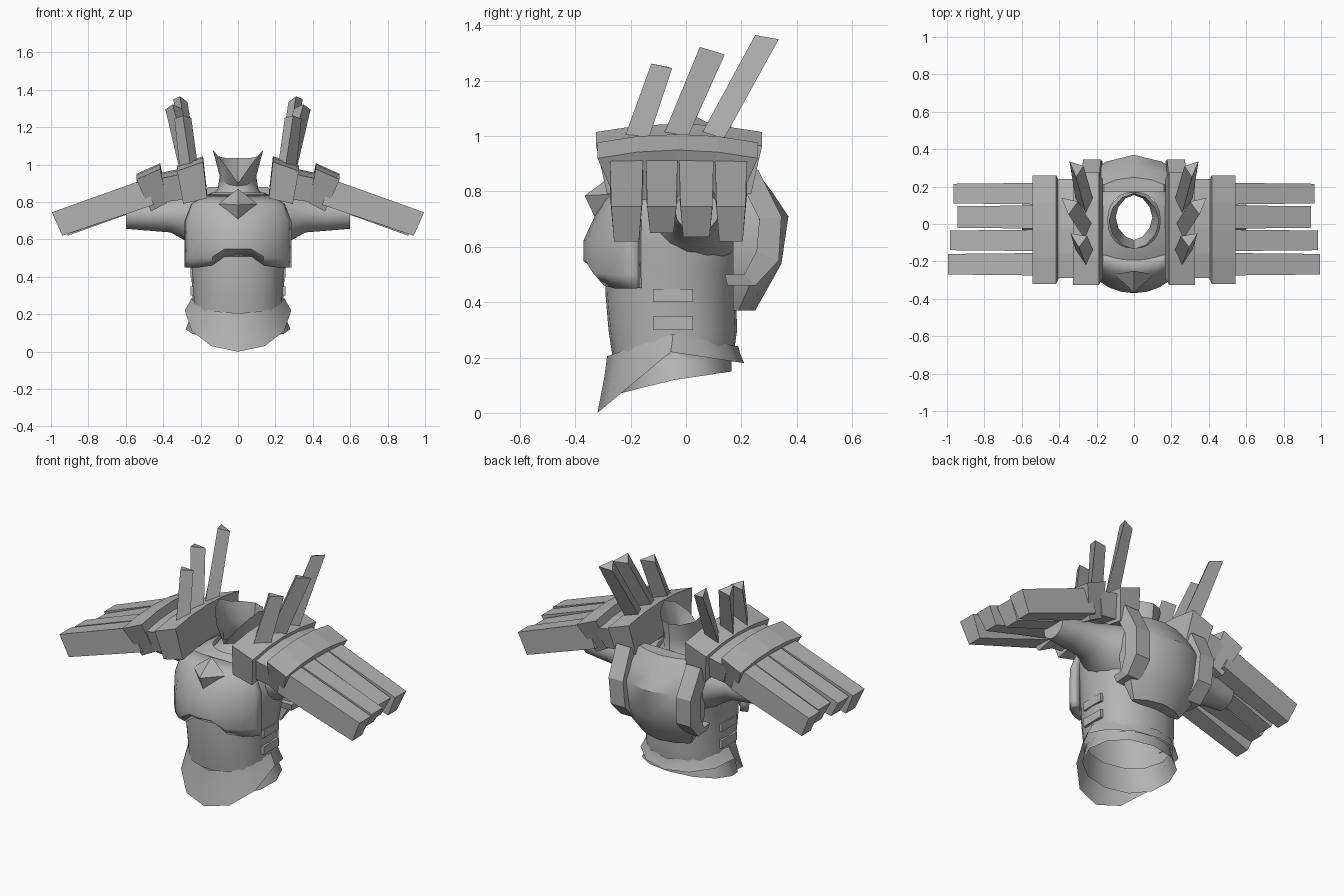
import bpy, bmesh, math
from mathutils import Vector

if "Cube" in bpy.data.objects:
    bpy.data.objects.remove(bpy.data.objects["Cube"], do_unlink=True)

GREY = (0.46, 0.46, 0.46, 1)
mat = bpy.data.materials.new("armour grey")
mat.use_nodes = True
mat.diffuse_color = GREY
mat.node_tree.nodes["Principled BSDF"].inputs["Base Color"].default_value = GREY


def loft(name, groups, closed=True, caps=True, mirror=False, smooth=False, solid=0):
    """Skin each group of matching point rows; all groups share one object."""
    bm = bmesh.new()
    for rows in groups:
        rings = [[bm.verts.new(p) for p in row] for row in rows]
        n = len(rings[0])
        for a, b in zip(rings, rings[1:]):
            for i in range(n if closed else n - 1):
                j = (i + 1) % n
                bm.faces.new((a[i], a[j], b[j], b[i]))
        if caps:
            bm.faces.new(rings[0])
            bm.faces.new(rings[-1])
    bmesh.ops.recalc_face_normals(bm, faces=bm.faces)
    me = bpy.data.meshes.new(name)
    bm.to_mesh(me)
    bm.free()
    me.materials.append(mat)
    ob = bpy.data.objects.new(name, me)
    bpy.context.collection.objects.link(ob)
    if smooth:
        bpy.ops.object.select_all(action='DESELECT')
        ob.select_set(True)
        bpy.context.view_layer.objects.active = ob
        bpy.ops.object.shade_smooth_by_angle(angle=math.radians(35))
    if solid:
        m = ob.modifiers.new("thickness", 'SOLIDIFY')
        m.thickness = solid
        m.offset = -1
    if mirror:
        ob.modifiers.new("mirror", 'MIRROR')
    return ob


def power(v, p):
    return math.copysign(abs(v) ** p, v)


def ring(half, front, back, height, n=24, p=0.9):
    """Horizontal rounded ring; height is a number or a rule of (cos, sin)."""
    pts = []
    for i in range(n):
        t = math.tau * i / n
        c, s = math.cos(t), math.sin(t)
        z = height(c, s) if callable(height) else height
        pts.append((half * power(c, p), (front + back) / 2 + (back - front) / 2 * power(s, p), z))
    return pts


def tilt(front, side, back):
    return lambda c, s: side + ((front - side) * -s if s < 0 else (back - side) * s)


def lerp(a, b, t):
    return a + (b - a) * t


# Torso, open at waist and neck
body = [(0.2, .24, -.265, .17), (0.3, .243, -.28, .185), (0.42, .25, -.29, .18),
        (0.52, .26, -.29, .2), (0.62, .275, -.29, .22), (0.72, .28, -.28, .23),
        (0.79, .25, -.26, .22), (0.83, .18, -.19, .2), (0.85, .14, -.13, .17)]
loft("torso", [[ring(a, f, b, z) for z, a, f, b in body]], caps=False, smooth=True)

# Hip skirts
loft("outer_skirt", [[ring(.25, -.285, .19, tilt(.205, .285, .24), 12, 1),
                      ring(.265, -.295, .195, tilt(.13, .255, .215), 12, 1),
                      ring(.285, -.32, .21, tilt(0, .22, .18), 12, 1)]], caps=False, smooth=True)
loft("inner_skirt", [[ring(.235, -.25, .165, .23, 12, .95),
                      ring(.28, -.24, .165, tilt(.07, .12, .15), 12, .95)]], caps=False, smooth=True)

# Neck collar with side points and a front V
loft("collar", [[ring(.155, -.15, .18, .81, 12, 1.1), ring(.108, -.1, .155, .87, 12, 1.1),
                 ring(.098, -.085, .155, tilt(.885, .94, .94), 12, 1.1),
                 ring(.135, -.135, .165,
                      lambda c, s: .9 + .18 * abs(c) if s < -.01 else 1.035 + .045 * abs(c) ** 10, 12, 1.1)]],
     caps=False, smooth=True)

# Breastplate with a stepped lower edge
rows = []
for base, front in ((.45, -.32), (.5, -.37), (.6, -.37), (.7, -.335), (.79, -.285), (.84, -.2)):
    row = []
    for u in (-1, -.94, -.75, -.48, -.25, 0, .25, .48, .75, .94, 1):
        lift = .06 if abs(u) < .3 else .01 if abs(u) < .6 else 0
        k = (1 - abs(u) ** 2) ** .7
        width = .285 if base < .75 else .25 if base < .8 else .17
        z = base + lift * max(0, (.7 - base) / .25)
        row.append((u * width, lerp(-.18, front, k), z))
    rows.append(row)
loft("breastplate", [rows], closed=False, caps=False, smooth=True, solid=.045)

# Chest gem
gem = [Vector(v) for v in ((0, -.25, .87), (-.105, -.27, .79), (0, -.31, .665), (.105, -.27, .79))]
tip = Vector((0, -.366, .785))
loft("chest_gem", [[gem, [v.lerp(tip, .98) for v in gem]]])

# Upper arms, broad at the shoulder
arm = []
for x, yc, ry, zc, rz in ((.2, .04, .19, .7, .16), (.29, .04, .145, .72, .125), (.36, .04, .11, .73, .095),
                          (.48, .04, .095, .73, .085), (.6, .04, .08, .73, .075)):
    arm.append([(x, yc + ry * math.cos(math.tau * i / 14), zc + rz * math.sin(math.tau * i / 14))
                for i in range(14)])
loft("upper_arms", [arm], mirror=True, smooth=True)


# Arched shoulder bands; quad runs top inner, top outer, bottom outer, bottom inner
def band(name, quad, front, back, inset):
    rows = []
    for t in (0, .25, .5, .75, 1):
        arch = .015 - .03 * (2 * t - 1) ** 2
        top = lerp(front, back, t)
        low = lerp(front + inset, back - inset, t)
        rows.append([(x, top if i < 2 else low, z + arch) for i, (x, z) in enumerate(quad)])
    loft(name, [rows], mirror=True)


band("inner_shoulder_bands", ((.187, 1.03), (.325, .98), (.293, .805), (.165, .835)), -.325, .275, .04)
band("shoulder_links", ((.3, .965), (.44, .935), (.39, .815), (.28, .83)), -.29, .24, .04)
band("outer_shoulder_bands", ((.416, .992), (.544, .935), (.465, .765), (.38, .81)), -.32, .26, .075)

# Arm slats, tapering apart from a shared root
slats = []
for y0, y1, reach, low in ((-.275, -.155, .995, .62), (-.145, -.03, .985, .65),
                           (-.025, .1, .945, .635), (.105, .22, .965, .62)):
    root = [(.5, y0, .922), (.5, y1, .922), (.45, y1, .785), (.45, y0, .785)]
    a, b = y0 + .015, y1 - .015
    rim = [(reach, y0 + .005, .745), (reach, y1 - .005, .745), (reach - .055, b, low), (reach - .055, a, low)]
    slats.append([root, rim])
loft("arm_slats", slats, mirror=True)

# Three-sided shoulder spikes leaning back: front, outer and inner edges
spikes = []
for y0, top in ((-.235, ((.295, -.125, 1.262), (.34, -.05, 1.245), (.25, -.065, 1.25))),
                (-.1, ((.35, .05, 1.322), (.388, .14, 1.295), (.3, .12, 1.3))),
                (.03, ((.31, .25, 1.365), (.345, .335, 1.35), (.27, .31, 1.335)))):
    foot = [(.25, y0, .96), (.31, y0 + .09, .96), (.21, y0 + .075, .96)]
    spikes.append([foot, top])
loft("shoulder_spikes", spikes, mirror=True)

# Rounded back shell
shell = []
for z, w, edge, mid in ((.88, .16, .21, .25), (.8, .22, .24, .31), (.71, .25, .265, .37),
                        (.54, .24, .255, .345), (.45, .21, .225, .295), (.37, .16, .19, .25)):
    shell.append([(-w, .17, z), (-w, edge, z), (-w * .6, lerp(edge, mid, .65), z), (0, mid, z),
                  (w * .6, lerp(edge, mid, .65), z), (w, edge, z), (w, .17, z)])
loft("back_shell", [shell], smooth=True)

# Bent straps over the shoulder blades
path = [(.2, .83, .26, .88), (.265, .7, .345, .71), (.255, .585, .335, .55), (.21, .5, .25, .46), (.14, .5, .15, .46)]
strap = []
for i, (y0, z0, y1, z1) in enumerate(path):
    x = .175 - .008 * i
    strap.append([(x, y0, z0), (x + .115, y0, z0), (x + .105, y1, z1), (x + .01, y1, z1)])
loft("back_straps", [strap], mirror=True)

# Side buckles on the waist
buckles = []
for z in (.3, .4):
    buckles.append([[(x, y0, z), (x, y1, z), (x, y1, z + .048), (x, y0, z + .048)]
                    for x, y0, y1 in ((.238, -.12, .025), (.255, -.12, .025))])
loft("side_buckles", buckles, mirror=True)
